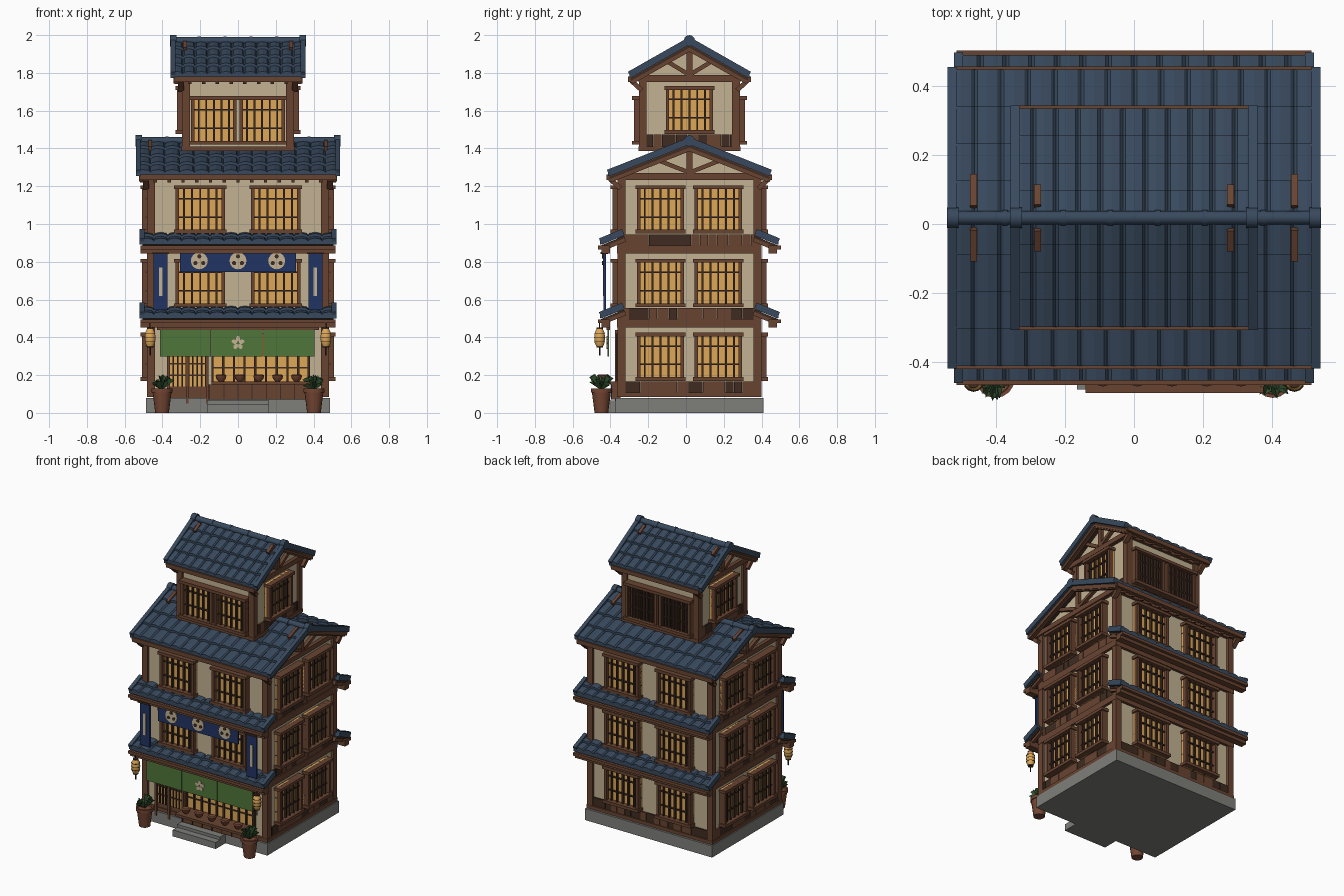
import bpy, bmesh, math, random
from mathutils import Matrix, Vector

random.seed(4)
if "Cube" in bpy.data.objects:
    bpy.data.objects.remove(bpy.data.objects["Cube"])

# Flat colours, given as sRGB bytes and stored linear
COLOURS = {
    "slate_blue": (56, 73, 93), "brown_wood": (104, 68, 49), "dark_wood": (62, 43, 33),
    "cream_plaster": (194, 178, 146), "amber_paper": (222, 168, 88), "grey_stone": (126, 127, 122),
    "green_cloth": (80, 118, 58), "blue_cloth": (32, 52, 98), "terracotta": (116, 70, 50),
    "leaf_green": (52, 82, 48)}
MATS = {}
for label, rgb in COLOURS.items():
    m = bpy.data.materials.new(label)
    m.use_nodes = True
    lin = [((c / 255 + 0.055) / 1.055) ** 2.4 for c in rgb] + [1]
    m.diffuse_color = lin
    bsdf = next(n for n in m.node_tree.nodes if n.type == "BSDF_PRINCIPLED")
    bsdf.inputs["Base Color"].default_value = lin
    bsdf.inputs["Roughness"].default_value = 0.8
    MATS[label] = m
ROOF, WOOD, DARK, CREAM, AMBER, STONE, GREEN, BLUE, POT, LEAF = COLOURS

YC = 0.018
CENTRE = Matrix.Translation((0, YC, 0))
# Each face frame: x runs along the wall, -y points outwards
FRONT, RIGHT, BACK, LEFT = [CENTRE @ Matrix.Rotation(i * math.pi / 2, 4, "Z") for i in range(4)]
parts = {}


def mesh(name, mat):
    return parts.setdefault(name, (bmesh.new(), mat))[0]


def box(name, mat, M, x, y, z):
    size = Matrix.Diagonal((x[1] - x[0], y[1] - y[0], z[1] - z[0], 1))
    mid = Matrix.Translation((sum(x) / 2, sum(y) / 2, sum(z) / 2))
    bmesh.ops.create_cube(mesh(name, mat), size=1, matrix=M @ mid @ size)


def bar(name, mat, M, p, q, w, h):
    p, q = Vector(p), Vector(q)
    rot = (q - p).to_track_quat("X", "Z").to_matrix().to_4x4()
    size = Matrix.Diagonal(((q - p).length, w, h, 1))
    bmesh.ops.create_cube(mesh(name, mat), size=1, matrix=M @ Matrix.Translation((p + q) / 2) @ rot @ size)


def lathe(name, mat, M, profile, n=12):
    bm = mesh(name, mat)
    rings = [[bm.verts.new(M @ Vector((r * math.cos(a), r * math.sin(a), z)))
              for a in (math.tau * i / n for i in range(n))] for r, z in profile]
    for lo, hi in zip(rings, rings[1:]):
        for i in range(n):
            bm.faces.new((lo[i], lo[(i + 1) % n], hi[(i + 1) % n], hi[i]))
    bm.faces.new(rings[0][::-1])
    bm.faces.new(rings[-1])


def disc(name, mat, x, y, z, r, squash=1, turn=0):
    M = FRONT @ Matrix.Translation((x, y, z)) @ Matrix.Rotation(turn, 4, "Y")
    M = M @ Matrix.Rotation(math.pi / 2, 4, "X") @ Matrix.Diagonal((squash, 1, 1, 1))
    lathe(name, mat, M, [(r, 0), (r, 0.005)], 16)


# Overlapping curved tile courses on one slope, with deck, rafters and verges
def slope(M, hx, ye, ze, yr, zr, rows, cols):
    bm = mesh("roof_tiles", ROOF)
    w = 2 * hx / cols
    profile = [(-hx + w * (c + f), h) for c in range(cols)
               for f, h in ((0, 0), (0.12, 0.009), (0.5, 0.014), (0.88, 0.009), (0.99, 0))]
    eave, top = Vector((0, ye, ze)), Vector((0, yr, zr))
    for r in range(rows):
        lo, hi = eave.lerp(top, r / rows), eave.lerp(top, min(1, (r + 1.1) / rows))
        loops = []
        for x, h in profile:
            loops.append([bm.verts.new(M @ Vector((x, p.y, p.z + dz))) for p, dz in
                          ((lo, 0.016 + h), (hi, h), (hi, -0.008), (lo, -0.004))])
        for a, b in zip(loops, loops[1:]):
            for i in range(4):
                bm.faces.new((a[i], b[i], b[i - 3], a[i - 3]))
        bm.faces.new(loops[0])
        bm.faces.new(loops[-1][::-1])
    drop = Vector((0, 0.006, -0.014))
    bar("roof_deck", DARK, M, eave + drop, top + drop, 2 * hx - 0.03, 0.012)
    n = round(2 * hx / 0.08)
    for i in range(n + 1):
        off = Vector(((i / n * 2 - 1) * (hx - 0.03), 0.012, -0.028))
        bar("rafters", WOOD, M, eave + off, top + off, 0.018, 0.02)
    for s in (-1, 1):
        off = Vector((s * (hx - 0.012), 0, 0.012))
        bar("verge_tiles", ROOF, M, eave + off, top + off, 0.026, 0.036)


def gable_roof(hx, hy, ze, zr, wx, wy, rows, cols):
    k = (zr - ze) / hy
    for M in (FRONT, BACK):
        slope(M, hx, -hy, ze, 0, zr, rows, cols)
        box("eave_fascia", WOOD, M, (0.02 - hx, hx - 0.02), (-hy - 0.008, -hy + 0.022), (ze - 0.025, ze + 0.004))
        for s in (-1, 1):
            # Timber tops that peep through the tiles
            bar("rafter_tops", WOOD, M, (s * wx, -0.03, zr + 0.013 - 0.03 * k),
                (s * wx, -0.28 * hy, zr + 0.013 - 0.28 * hy * k), 0.02, 0.034)
    # Ridge with collars and end caps
    turn = CENTRE @ Matrix.Translation((0, 0, zr + 0.012)) @ Matrix.Rotation(math.pi / 2, 4, "Y")
    lathe("ridge_tiles", ROOF, turn, [(0.02, -hx), (0.02, hx)])
    n = round(2 * hx / 0.15)
    for i in range(n + 1):
        c, end = (i / n * 2 - 1) * (hx - 0.015), i in (0, n)
        r, l = (0.03, 0.017) if end else (0.023, 0.008)
        lathe("ridge_collars", ROOF, turn, [(r, c - l), (r, c + l)])
    # Gable wall and its timber frame
    bm = mesh("gable_walls", CREAM)
    foot, peak = ze - 0.03, zr - 0.02
    ends = [[bm.verts.new(CENTRE @ Vector((x, y, z))) for y, z in
             ((-wy, foot), (wy, foot), (wy, peak - wy * k), (0, peak), (-wy, peak - wy * k))] for x in (-wx, wx)]
    bm.faces.new(ends[0][::-1])
    bm.faces.new(ends[1])
    for i in range(5):
        bm.faces.new((ends[0][i], ends[0][i - 4], ends[1][i - 4], ends[1][i]))
    for M in (RIGHT, LEFT):
        d = -wx - 0.012
        box("tie_beams", WOOD, M, (-hy + 0.01, hy - 0.01), (d - 0.012, -wx + 0.01), (ze - 0.022, ze + 0.012))
        box("king_posts", WOOD, M, (-0.016, 0.016), (d - 0.006, -wx), (ze, peak))
        for s in (-1, 1):
            bar("gable_struts", WOOD, M, (s * 0.015, d, ze + 0.02), (s * 0.4 * hy, d, peak - 0.4 * hy * k), 0.022, 0.022)
            bar("barge_boards", WOOD, M, (s * hy, -hx + 0.025, ze - 0.02), (0, -hx + 0.025, zr - 0.02), 0.02, 0.03)
            bar("eave_brackets", WOOD, M, (s * wy, d - 0.01, ze - 0.07), (s * (hy - 0.01), d - 0.01, ze - 0.02), 0.03, 0.025)


def window(M, wall, u, width, z0, z1, bars=5):
    a, b, y = u - width / 2, u + width / 2, -wall
    box("window_panes", AMBER, M, (a, b), (y - 0.014, y), (z0, z1))
    for x in (a, b - 0.018):
        box("window_frames", WOOD, M, (x, x + 0.018), (y - 0.042, y), (z0, z1))
    for z in (z0, z1 - 0.02):
        box("window_sills", WOOD, M, (a - 0.008, b + 0.008), (y - 0.052, y), (z, z + 0.02))
    for i in range(1, bars + 1):
        x = a + width * i / (bars + 1)
        box("window_bars", DARK, M, (x - 0.005, x + 0.005), (y - 0.03, y), (z0, z1))
    for f in (0.34, 0.72):
        z = z0 + f * (z1 - z0)
        box("window_rails", DARK, M, (a, b), (y - 0.025, y), (z - 0.004, z + 0.004))


def storey(hx, hy, z0, z1):
    box("plaster_walls", CREAM, CENTRE, (-hx, hx), (-hy, hy), (z0, z1))
    for sx in (-1, 1):
        for sy in (-1, 1):
            x, y = sx * (hx - 0.005), sy * (hy - 0.005)
            box("corner_posts", WOOD, CENTRE, (x - 0.021, x + 0.021), (y - 0.021, y + 0.021), (z0, z1))
    for z in (z0 - 0.002, z1 - 0.022):
        box("storey_beams", WOOD, CENTRE, (-hx - 0.018, hx + 0.018), (-hy - 0.018, hy + 0.018), (z, z + 0.024))


def skirt(M, wall, half, z0, z1):
    u = -half
    while u < half - 0.01:
        e = min(half, u + random.choice((0.045, 0.06, 0.075)))
        dark = random.random() < 0.4
        name, mat = ("dark_planks", DARK) if dark else ("brown_planks", WOOD)
        box(name, mat, M, (u + 0.001, e - 0.001), (-wall - (0.009 if dark else 0.012), -wall), (z0, z1))
        u = e


# Stone base and entrance steps
box("stone_base", STONE, CENTRE, (-0.487, 0.487), (-0.392, 0.392), (0, 0.08))
box("lower_step", STONE, FRONT, (-0.165, 0.165), (-0.498, -0.38), (0, 0.045))
box("upper_step", STONE, FRONT, (-0.165, 0.165), (-0.45, -0.38), (0, 0.065))

# Three main storeys
HX, HY = 0.465, 0.365
for i in range(3):
    z = 0.085 + 0.39 * i
    storey(HX, HY, z, z + 0.39)
    for M, wall, half, u, w in ((FRONT, HY, HX, 0.2, 0.26), (BACK, HY, HX, 0.2, 0.26),
                                (RIGHT, HX, HY, 0.153, 0.25), (LEFT, HX, HY, 0.153, 0.25)):
        if M is FRONT and i == 0:
            continue
        skirt(M, wall, half, z + 0.006, z + 0.08)
        for s in (-1, 1):
            window(M, wall, s * u, w, z + 0.085, z + 0.34)
for M in (FRONT, BACK):
    for z in (0.505, 0.895):
        slope(M, 0.52, -0.472, z, -0.35, z + 0.05, 2, 14)
        box("eave_plates", WOOD, M, (-0.515, 0.515), (-0.485, -0.42), (z - 0.03, z - 0.01))
        box("eave_beams", WOOD, M, (-0.515, 0.515), (-0.465, -0.42), (z - 0.052, z - 0.03))
gable_roof(0.54, 0.43, 1.258, 1.428, HX, HY, 4, 14)

# Top storey
TX, TY = 0.28, 0.252
storey(TX, TY, 1.388, 1.775)
for M in (FRONT, BACK):
    for s in (-1, 1):
        window(M, TY, s * 0.128, 0.24, 1.42, 1.677, 5 if M is FRONT else 10)
for M in (RIGHT, LEFT):
    skirt(M, TX, TY, 1.4, 1.475)
    window(M, TX, 0, 0.25, 1.477, 1.73)
gable_roof(0.357, 0.317, 1.778, 1.958, TX, TY, 4, 11)

# Shop front: sliding doors, serving window and counter
box("door_panel", WOOD, FRONT, (-0.375, -0.16), (-HY - 0.012, -HY), (0.05, 0.44))
for x in (-0.365, -0.262):
    box("door_panes", AMBER, FRONT, (x, x + 0.092), (-HY - 0.016, -HY), (0.14, 0.4))
    for k in range(5):
        c = x + 0.023 * k
        box("door_bars", DARK, FRONT, (c - 0.004, c + 0.004), (-HY - 0.024, -HY), (0.14, 0.4))
    for z in (0.2, 0.26):
        box("door_rails", DARK, FRONT, (x, x + 0.092), (-HY - 0.022, -HY), (z - 0.004, z + 0.004))
for x in (-0.375, -0.275, -0.17):
    box("door_stiles", WOOD, FRONT, (x, x + 0.014), (-HY - 0.03, -HY), (0.05, 0.44))
box("serving_pane", AMBER, FRONT, (-0.135, 0.375), (-HY - 0.014, -HY), (0.165, 0.42))
for k in range(10):
    c = -0.135 + 0.51 * k / 9
    box("serving_bars", DARK, FRONT, (c - 0.006, c + 0.006), (-HY - 0.024, -HY), (0.165, 0.42))
box("serving_rail", DARK, FRONT, (-0.135, 0.375), (-HY - 0.02, -HY), (0.235, 0.243))
box("counter_top", WOOD, FRONT, (-0.14, 0.38), (-0.508, -HY), (0.15, 0.167))
box("counter_front", WOOD, FRONT, (-0.16, 0.38), (-0.41, -HY), (0.07, 0.15))
for k in range(8):
    c = -0.15 + 0.075 * k
    box("counter_battens", DARK, FRONT, (c - 0.003, c + 0.003), (-0.414, -HY), (0.07, 0.15))
for k in range(5):
    M = FRONT @ Matrix.Translation((-0.09 + 0.1 * k, -0.46, 0.167))
    lathe("bowls", POT, M, [(0.013, 0), (0.025, 0.014), (0.029, 0.03), (0.022, 0.036)])

# Green shop curtain with a blossom
for a in (-0.412, -0.139, 0.134):
    box("shop_curtain", GREEN, FRONT, (a, a + 0.27), (-0.434, -0.426), (0.298, 0.445))
box("curtain_rod", WOOD, FRONT, (-0.43, 0.43), (-0.44, -0.42), (0.44, 0.455))
for k in range(5):
    a = math.tau * k / 5
    disc("blossom_petals", CREAM, 0.02 * math.sin(a), -0.434, 0.37 + 0.022 * math.cos(a), 0.015, 0.75, a)

# Blue curtain with round crests, and side banners
box("upper_curtain", BLUE, FRONT, (-0.308, 0.306), (-0.454, -0.446), (0.745, 0.865))
box("upper_curtain_rod", WOOD, FRONT, (-0.33, 0.33), (-0.462, -0.44), (0.86, 0.875))
for x in (-0.205, 0, 0.205):
    disc("curtain_discs", CREAM, x, -0.453, 0.805, 0.045)
    for k in range(3):
        a = math.tau * k / 3
        disc("disc_dots", DARK, x + 0.024 * math.sin(a), -0.4565, 0.805 + 0.024 * math.cos(a), 0.011)
for s in (-1, 1):
    x = s * 0.41
    box("side_banners", BLUE, FRONT, (x - 0.038, x + 0.038), (-0.454, -0.442), (0.545, 0.845))
    box("banner_stripes", CREAM, FRONT, (x - 0.009, x + 0.009), (-0.458, -0.45), (0.62, 0.77))
    box("banner_hangers", DARK, FRONT, (x - 0.045, x + 0.045), (-0.47, -0.43), (0.84, 0.852))

    # Lanterns
    M = FRONT @ Matrix.Translation((s * 0.465, -0.475, 0.345))
    lathe("lantern_paper", AMBER, M, [(0.017, 0.006), (0.026, 0.025), (0.028, 0.053), (0.026, 0.08), (0.017, 0.098)])
    for z, r in ((0, 0.018), (0.03, 0.0285), (0.052, 0.0295), (0.075, 0.0285), (0.098, 0.018)):
        h = 0.009 if r < 0.02 else 0.003
        lathe("lantern_rings", DARK, M, [(r, z), (r, z + h)])
    lathe("lantern_cords", DARK, M, [(0.003, 0.1), (0.003, 0.13)], 6)
    lathe("lantern_tassels", DARK, M, [(0.004, -0.04), (0.004, 0)], 6)

    # Potted plants
    M = FRONT @ Matrix.Translation((s * 0.402, -0.466, 0))
    lathe("plant_pots", POT, M, [(0.036, 0), (0.05, 0.108), (0.056, 0.108), (0.056, 0.13), (0.046, 0.13), (0.044, 0.118)], 16)
    bm = mesh("plant_leaves", LEAF)
    for k in range(26):
        L = M @ Matrix.Translation((0, 0, 0.12)) @ Matrix.Rotation(k * 2.4, 4, "Z")
        reach, rise = random.uniform(0.03, 0.066), random.uniform(0.03, 0.085)
        shape = ((0, 0, 0), (reach * 0.6, -0.013, rise), (reach, 0, rise * 0.8), (reach * 0.6, 0.013, rise))
        v = [bm.verts.new(L @ Vector(p)) for p in shape]
        bm.faces.new(v[:3])
        bm.faces.new((v[0], v[2], v[3]))

# Turn the gathered parts into objects
ROUND = {"ridge_tiles", "ridge_collars", "bowls", "lantern_paper", "lantern_rings", "plant_pots"}
for name, (bm, mat) in parts.items():
    if name != "plant_leaves":
        bmesh.ops.recalc_face_normals(bm, faces=bm.faces)
    data = bpy.data.meshes.new(name)
    bm.to_mesh(data)
    bm.free()
    data.materials.append(MATS[mat])
    ob = bpy.data.objects.new(name, data)
    bpy.context.collection.objects.link(ob)
    if name in ROUND:
        bpy.ops.object.select_all(action="DESELECT")
        ob.select_set(True)
        bpy.context.view_layer.objects.active = ob
        bpy.ops.object.shade_smooth_by_angle(angle=math.radians(40))
